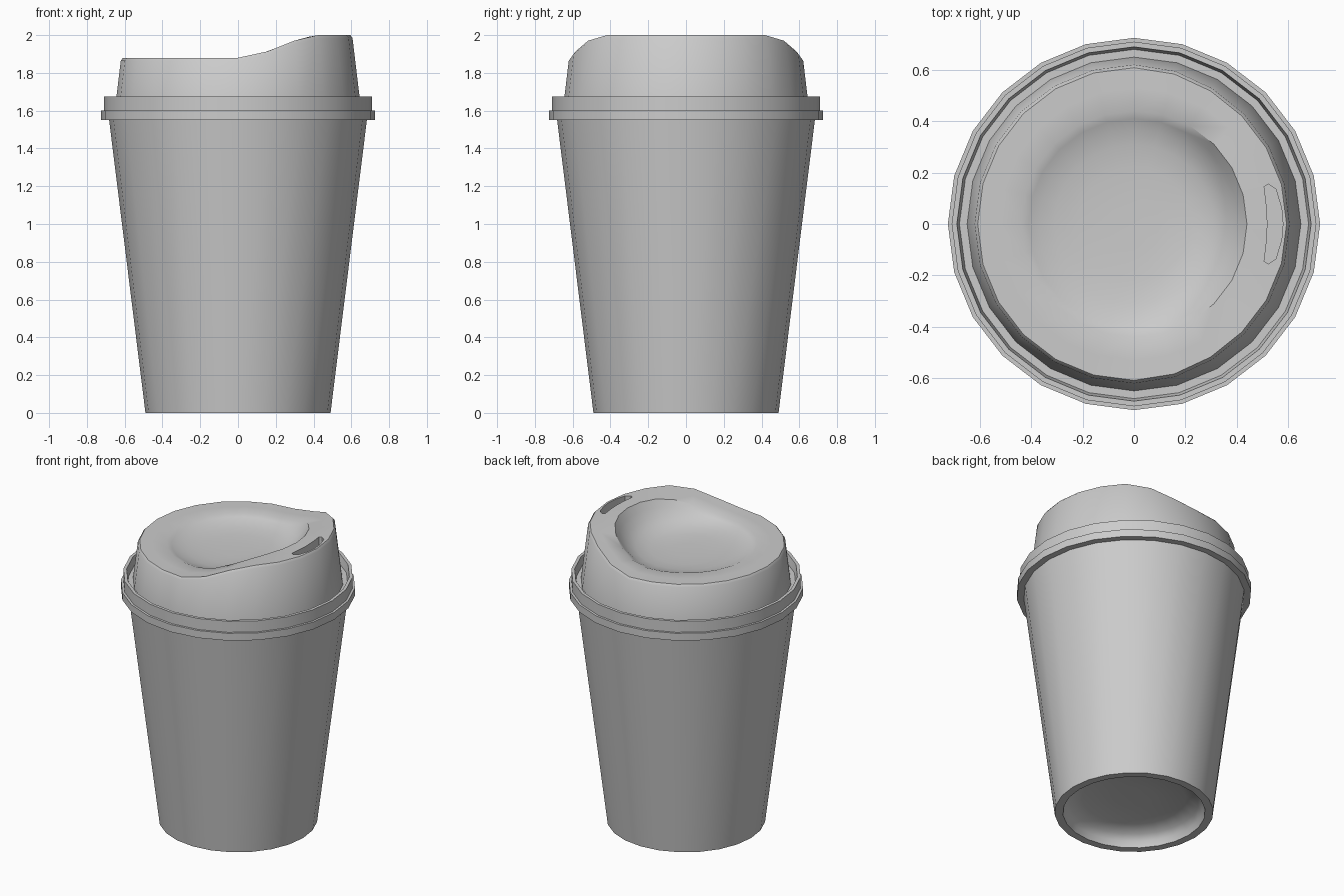
import bpy, bmesh
from math import cos, sin, pi, radians

if "Cube" in bpy.data.objects:
    bpy.data.objects.remove(bpy.data.objects["Cube"])

SIDES = 24


def top_height(x):
    """Lid top: flat on the left, eased rise to the drinking side."""
    t = min(max(x / 0.45, 0), 1)
    return 1.88 + 0.12 * t * t * (3 - 2 * t)


def make_object(name, bm):
    bmesh.ops.recalc_face_normals(bm, faces=bm.faces)
    mesh = bpy.data.meshes.new(name)
    bm.to_mesh(mesh)
    bm.free()
    obj = bpy.data.objects.new(name, mesh)
    bpy.context.collection.objects.link(obj)
    return obj


def loft(name, profile):
    """Closed lathe; each ring is a function of angle giving (radius, z)."""
    bm = bmesh.new()
    rings = []
    for ring in profile:
        loop = []
        for i in range(SIDES):
            a = 2 * pi * i / SIDES
            r, z = ring(a) if callable(ring) else ring
            loop.append(bm.verts.new((r * cos(a), r * sin(a), z)))
        rings.append(loop)
    for lo, hi in zip(rings, rings[1:]):
        for i in range(SIDES):
            j = (i + 1) % SIDES
            bm.faces.new((lo[i], lo[j], hi[j], hi[i]))
    bm.faces.new(rings[0])
    bm.faces.new(rings[-1])
    return make_object(name, bm)


def select_only(obj):
    bpy.ops.object.select_all(action='DESELECT')
    obj.select_set(True)
    bpy.context.view_layer.objects.active = obj


def smooth(obj):
    select_only(obj)
    bpy.ops.object.shade_smooth_by_angle(angle=radians(35))


# Tapered cup with a recessed base
cup = loft("cup", [(0.12, 0.11), (0.32, 0.10), (0.40, 0.075), (0.43, 0.04), (0.44, 0),
                   (0.49, 0), (0.686, 1.58)])
smooth(cup)


# Lid: stepped skirt, groove, leaning wall, sloped top and dished centre
def wall(drop, inset):
    def ring(a):
        z = top_height(0.61 * cos(a)) - drop
        return 0.65 - (z - 1.62) * 0.12 - inset, z
    return ring


def dish(r, depth):
    def ring(a):
        z = top_height(r * cos(a))
        return r, z + (1.83 - z) * depth
    return ring


lid = loft("lid", [(0.66, 1.55), (0.725, 1.55), (0.725, 1.60), (0.71, 1.60),
                   (0.71, 1.675), (0.69, 1.675), (0.68, 1.62), (0.65, 1.62),
                   wall(0.015, 0), wall(0, 0.01), dish(0.53, 0), dish(0.44, 0),
                   dish(0.41, 0.25), dish(0.37, 0.52), dish(0.31, 0.77),
                   dish(0.22, 0.93), dish(0.10, 1)])

# Crescent drinking slot cut into the raised side
half = [(0.515, 0.08), (0.507, 0.145), (0.523, 0.155), (0.553, 0.135), (0.575, 0.06)]
outline = [(0.52, 0)] + half + [(0.58, 0)] + [(x, -y) for x, y in reversed(half)]
bm = bmesh.new()
base = bm.faces.new([bm.verts.new((x, y, 1.94)) for x, y in outline])
up = bmesh.ops.extrude_face_region(bm, geom=[base], use_keep_orig=True)
for v in up["geom"]:
    if isinstance(v, bmesh.types.BMVert):
        v.co.z = 2.1
cutter = make_object("slot_cutter", bm)
cutter.hide_render = True

cut = lid.modifiers.new("slot", 'BOOLEAN')
cut.operation = 'DIFFERENCE'
cut.solver = 'EXACT'
cut.object = cutter
select_only(lid)
bpy.ops.object.modifier_apply(modifier=cut.name)
bpy.data.objects.remove(cutter)
smooth(lid)
